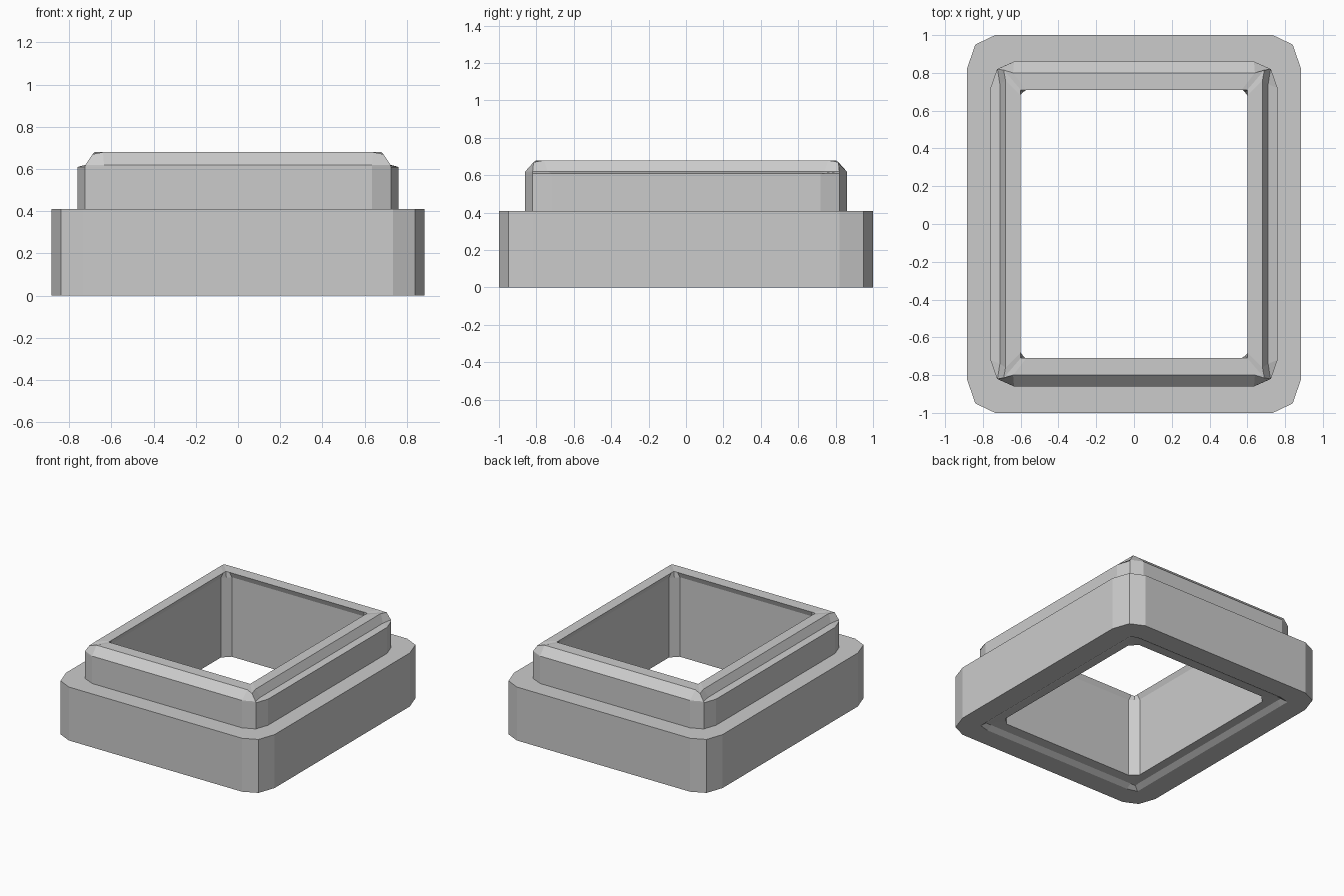
import bpy, bmesh

if "Cube" in bpy.data.objects:
    bpy.data.objects.remove(bpy.data.objects["Cube"])


def ring(bm, corner):
    """Twelve-point loop: one three-point corner mirrored to all quadrants."""
    verts = []
    for sx, sy in ((1, 1), (-1, 1), (-1, -1), (1, -1)):
        pts = corner if sx * sy > 0 else corner[::-1]
        verts += [bm.verts.new((sx * x, sy * y, z)) for x, y, z in pts]
    return verts


def flat(points, z):
    return [(x, y, z) for x, y in points]


base = [(0.885, 0.82), (0.84, 0.95), (0.735, 1.0)]
collar = [(0.76, 0.72), (0.725, 0.82), (0.635, 0.86)]
bore = [(0.615, 0.67), (0.5875, 0.6975), (0.56, 0.725)]

sections = [
    # outer base and stepped collar
    flat(base, 0), flat(base, 0.41),
    flat(collar, 0.41), flat(collar, 0.61),
    # narrow ledge and bevelled rim
    [(0.71, 0.74), (0.723, 0.82, ), (0.635, 0.86)],
    [(0.68, 0.76, 0.68), (0.69, 0.815, 0.67), (0.64, 0.80, 0.68)],
    # square lip flaring into the chamfered bore
    flat([(0.6, 0.68), (0.6, 0.71), (0.57, 0.71)], 0.68),
    flat(bore, 0.64), flat(bore, 0.03),
    # shallow recess underneath
    flat([(0.68, 0.76), (0.685, 0.80), (0.64, 0.80)], 0.025),
    flat([(0.72, 0.74), (0.72, 0.82), (0.64, 0.84)], 0),
]
sections[4] = flat(sections[4], 0.62)

bm = bmesh.new()
rings = [ring(bm, s) for s in sections]
for a, b in zip(rings, rings[1:] + rings[:1]):
    for i in range(12):
        j = (i + 1) % 12
        bm.faces.new((a[i], a[j], b[j], b[i]))
bmesh.ops.recalc_face_normals(bm, faces=bm.faces)

mesh = bpy.data.meshes.new("stepped_frame")
bm.to_mesh(mesh)
bm.free()
bpy.context.collection.objects.link(bpy.data.objects.new("stepped_frame", mesh))
